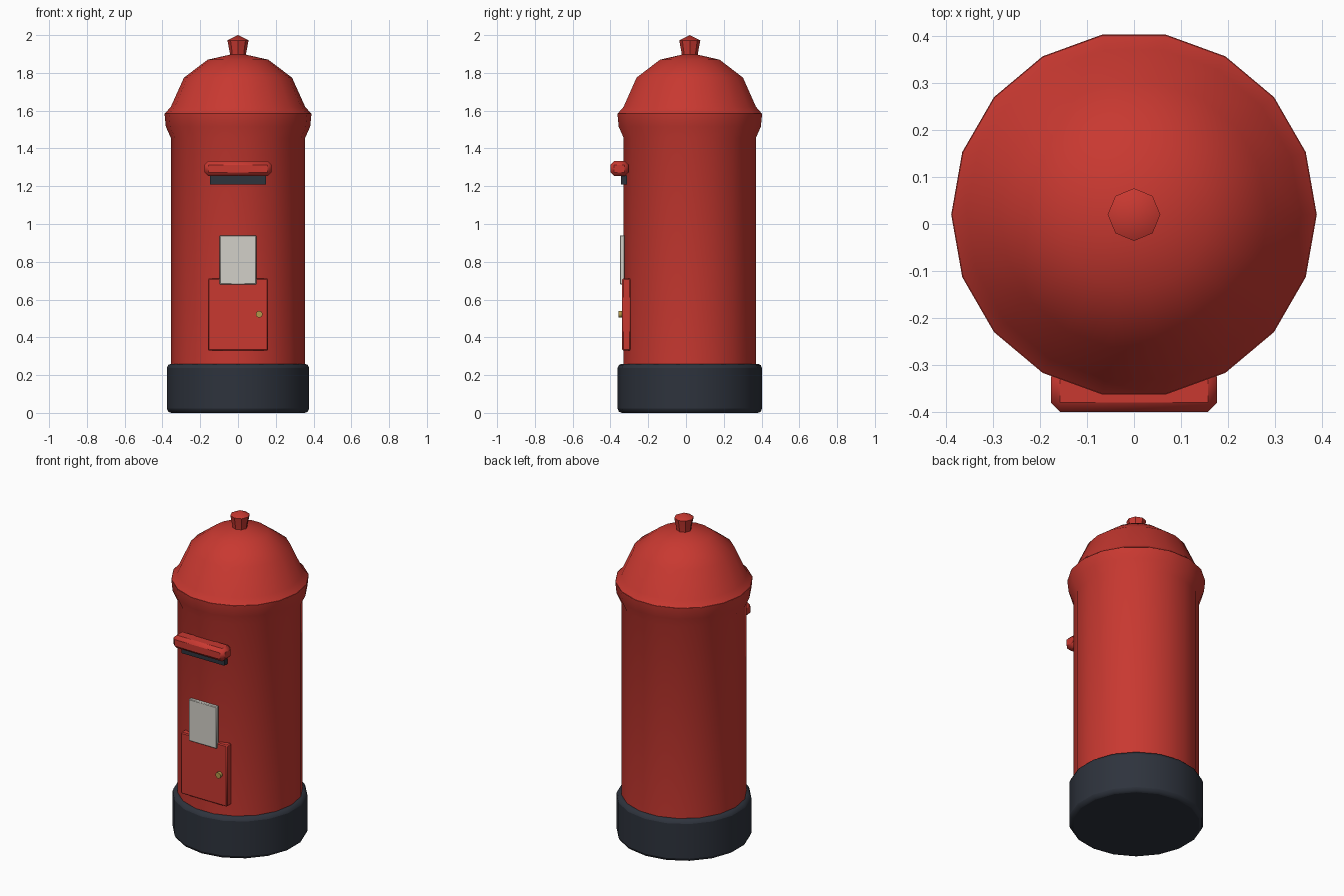
import bpy, bmesh, math
from mathutils import Matrix

if "Cube" in bpy.data.objects:
    bpy.data.objects.remove(bpy.data.objects["Cube"])

CY = 0.02  # axis of the round pillar


def material(name, rgb):
    m = bpy.data.materials.new(name)
    m.diffuse_color = (*rgb, 1)
    m.use_nodes = True
    m.node_tree.nodes["Principled BSDF"].inputs["Base Color"].default_value = m.diffuse_color
    return m


RED = material("red_paint", (0.58, 0.04, 0.03))
DARK = material("dark_paint", (0.027, 0.033, 0.046))
PAPER = material("paper", (0.65, 0.63, 0.58))
BRASS = material("brass", (0.45, 0.31, 0.07))


def finish(bm, name, mat, bevel=0, segments=1, angle=40):
    bmesh.ops.recalc_face_normals(bm, faces=bm.faces)
    me = bpy.data.meshes.new(name)
    bm.to_mesh(me)
    bm.free()
    ob = bpy.data.objects.new(name, me)
    bpy.context.collection.objects.link(ob)
    me.materials.append(mat)
    if bevel:
        b = ob.modifiers.new("bevel", 'BEVEL')
        b.width, b.segments = bevel, segments
        b.limit_method, b.angle_limit = 'ANGLE', math.radians(35)
    bpy.ops.object.select_all(action='DESELECT')
    ob.select_set(True)
    bpy.context.view_layer.objects.active = ob
    bpy.ops.object.shade_smooth_by_angle(angle=math.radians(angle))
    return ob


def lathe(name, profile, sides, mat, phase=0, **kw):
    """Stack rings of (radius, z); radius 0 collapses to a tip."""
    bm = bmesh.new()
    rings = []
    for r, z in profile:
        if r == 0:
            rings.append([bm.verts.new((0, CY, z))] * sides)
            continue
        rings.append([bm.verts.new((r * math.cos(phase + 2 * math.pi * i / sides),
                                    CY + r * math.sin(phase + 2 * math.pi * i / sides), z))
                      for i in range(sides)])
    for a, b in zip(rings, rings[1:]):
        for i in range(sides):
            j = (i + 1) % sides
            bm.faces.new(list(dict.fromkeys((a[i], a[j], b[j], b[i]))))
    for ring, r in ((rings[0], profile[0][0]), (rings[-1], profile[-1][0])):
        if r:
            bm.faces.new(ring)
    return finish(bm, name, mat, **kw)


def box(name, half_x, y0, y1, z0, z1, mat, **kw):
    bm = bmesh.new()
    bmesh.ops.create_cube(bm, size=1)
    bmesh.ops.scale(bm, verts=bm.verts, vec=(2 * half_x, y1 - y0, z1 - z0))
    bmesh.ops.translate(bm, verts=bm.verts, vec=(0, (y0 + y1) / 2, (z0 + z1) / 2))
    return finish(bm, name, mat, **kw)


# Round pillar parts
lathe("base", [(0.382, 0), (0.382, 0.26)], 18, DARK, phase=math.pi / 2, bevel=0.022, segments=2)
lathe("body", [(0.355, 0.2), (0.355, 1.455), (0.382, 1.515), (0.389, 1.585)], 18, RED)
lathe("roof", [(0.389, 1.583), (0.356, 1.62), (0.286, 1.775), (0.16, 1.87), (0, 1.906)], 18, RED)
lathe("finial", [(0.042, 1.89), (0.044, 1.91), (0.056, 1.972), (0, 2.0)], 8, RED)

# Letter slot under its hood
box("slot_hood", 0.177, -0.40, -0.305, 1.253, 1.333, RED, bevel=0.02, segments=1)
box("letter_slot", 0.147, -0.345, -0.312, 1.21, 1.256, DARK)

# Collection door, notice and lock
box("door", 0.16, -0.338, -0.292, 0.33, 0.712, RED, bevel=0.006, segments=1)
box("notice_plate", 0.097, -0.35, -0.325, 0.68, 0.94, PAPER, bevel=0.004, segments=1)
bm = bmesh.new()
bmesh.ops.create_cone(bm, cap_ends=True, segments=10, radius1=0.018, radius2=0.018, depth=0.025,
                      matrix=Matrix.Translation((0.112, -0.345, 0.522)) @ Matrix.Rotation(math.pi / 2, 4, 'X'))
finish(bm, "door_lock", BRASS)
